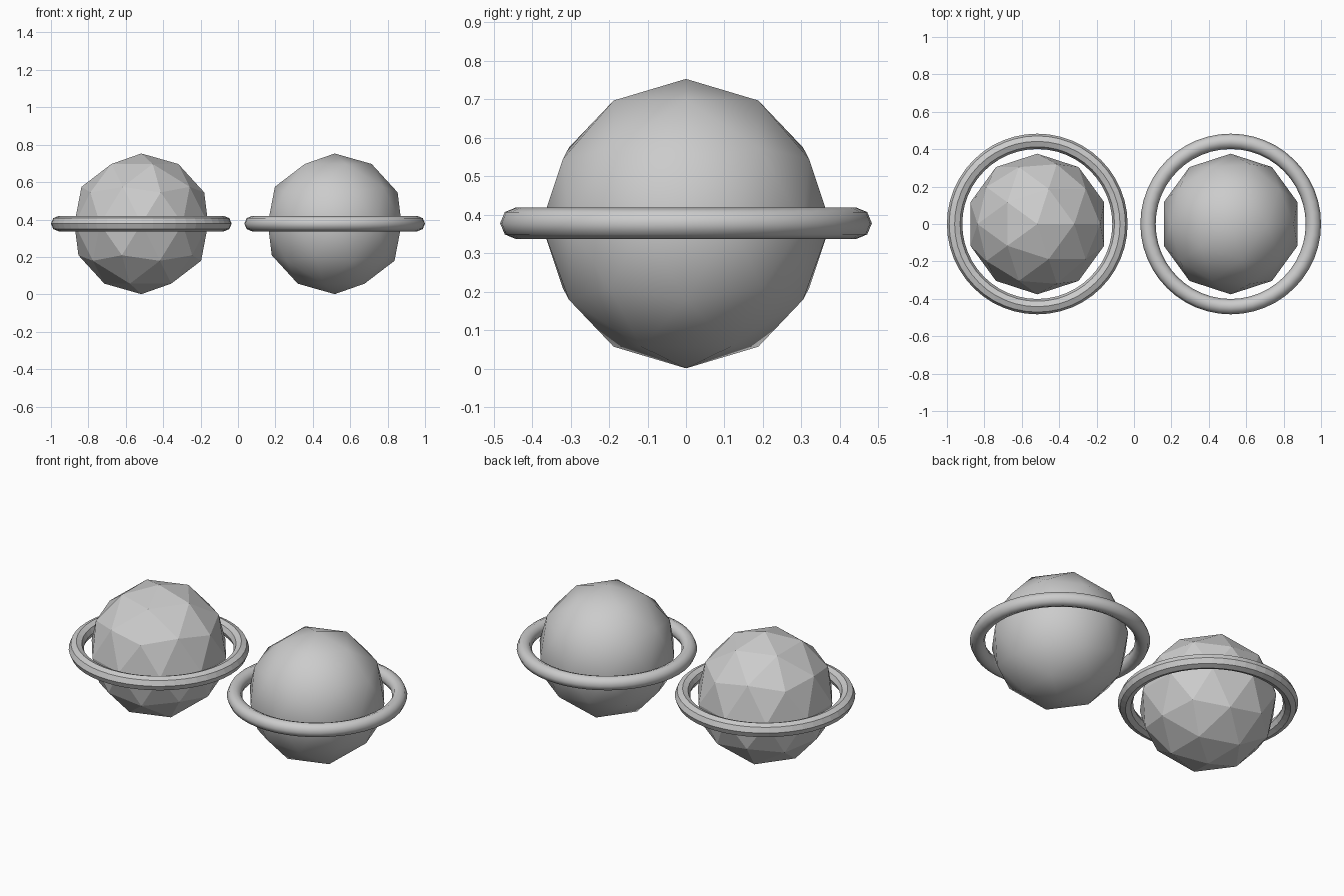
import bpy

if "Cube" in bpy.data.objects:
    bpy.data.objects.remove(bpy.data.objects["Cube"])

MID_Z = 0.377      # shared height of globe and ring centres
OFFSET = 0.517     # sideways distance of each planet
MAJOR, MINOR = 0.442, 0.041


def planet(label, x, smooth):
    # Faceted ball
    bpy.ops.mesh.primitive_ico_sphere_add(subdivisions=2, radius=0.376, location=(x, 0, MID_Z))
    globe = bpy.context.object
    globe.name = label + "_globe"
    # Flat ring around the equator
    bpy.ops.mesh.primitive_torus_add(major_radius=MAJOR, minor_radius=MINOR,
                                     major_segments=48, minor_segments=8,
                                     location=(x, 0, MID_Z + 0.001))
    ring = bpy.context.object
    ring.name = label + "_ring"
    for part in (globe, ring):
        for face in part.data.polygons:
            face.use_smooth = smooth


# Flat-shaded planet on the left, smooth-shaded one on the right
planet("faceted_planet", -OFFSET, False)
planet("smooth_planet", OFFSET, True)
